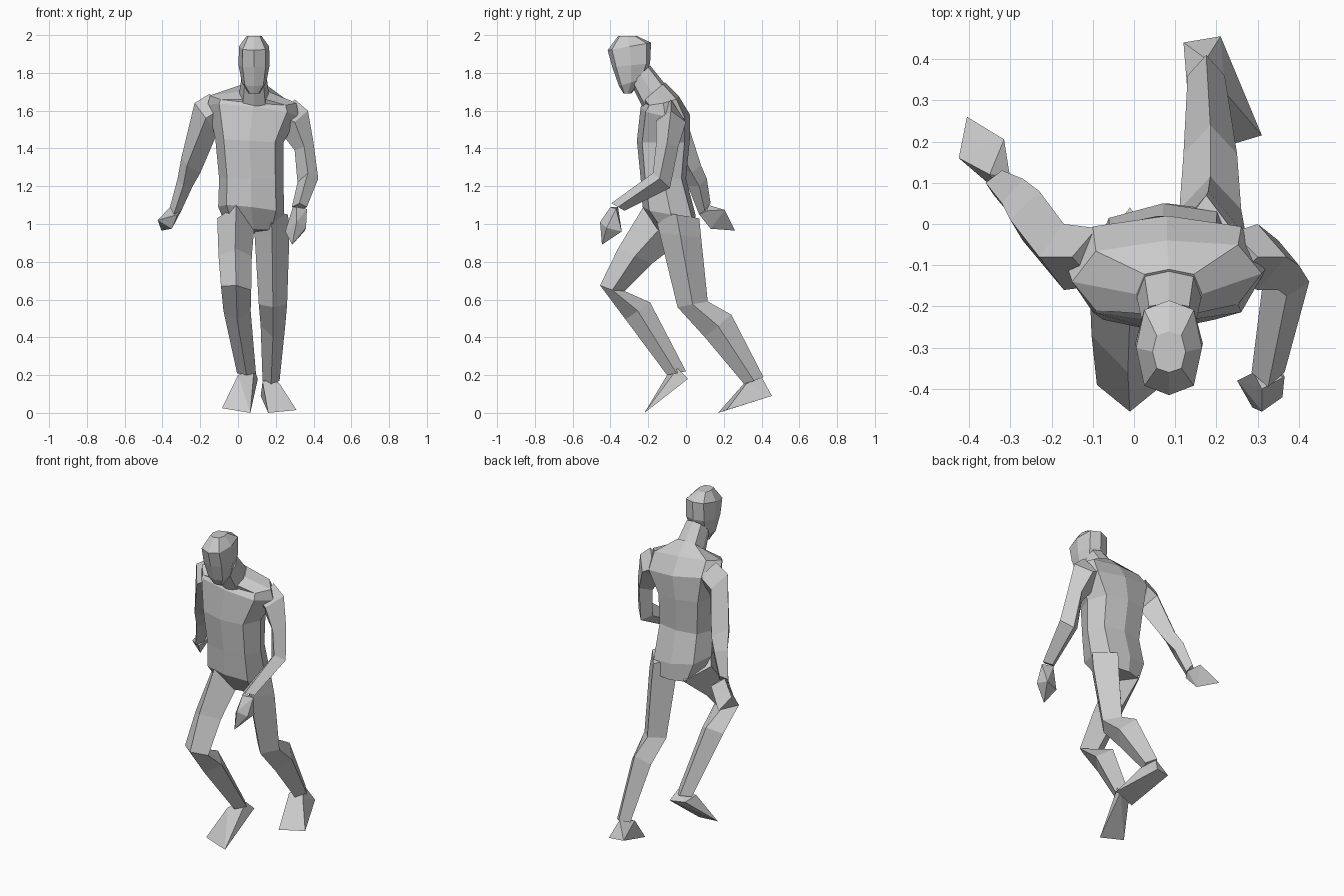
import bpy
import bmesh
from mathutils import Vector

default_cube = bpy.data.objects.get("Cube")
if default_cube:
    bpy.data.objects.remove(default_cube, do_unlink=True)

UNIT = 0.01  # all measurements below are in hundredths

# Cross-section templates as (side, fore) factors
DIAMOND = [(0, 1), (1, 0), (0, -1), (-1, 0)]
OCTAGON = [(0, 1), (.75, .8), (1, 0), (.75, -.8),
           (0, -1), (-.75, -.8), (-1, 0), (-.75, .8)]

# Single clay colour
clay = bpy.data.materials.new("clay_grey")
clay.use_nodes = True
clay.diffuse_color = (0.6, 0.6, 0.6, 1)
clay.node_tree.nodes["Principled BSDF"].inputs["Base Color"].default_value = clay.diffuse_color


def section(at, fore, side):
    """One cross-section: its centre, its half-depth and its half-width vectors."""
    return Vector(at) * UNIT, Vector(fore) * UNIT, Vector(side) * UNIT


def finish(name, bm):
    """Turn a bmesh into a flat shaded, named object."""
    bmesh.ops.recalc_face_normals(bm, faces=bm.faces)
    mesh = bpy.data.meshes.new(name)
    bm.to_mesh(mesh)
    bm.free()
    mesh.materials.append(clay)
    part = bpy.data.objects.new(name, mesh)
    bpy.context.scene.collection.objects.link(part)
    return part


def loft(name, template, sections):
    """Skin a closed body through a series of cross-sections."""
    bm = bmesh.new()
    rings = [[bm.verts.new(at + side * u + fore * v) for u, v in template]
             for at, fore, side in sections]
    count = len(template)
    for lower, upper in zip(rings, rings[1:]):
        for i in range(count):
            j = (i + 1) % count
            bm.faces.new((lower[i], lower[j], upper[j], upper[i]))
    bm.faces.new(rings[0])
    bm.faces.new(rings[-1])
    return finish(name, bm)


def faceted(name, corners):
    """Wrap a few corner points in a faceted solid."""
    bm = bmesh.new()
    for corner in corners:
        bm.verts.new(Vector(corner) * UNIT)
    result = bmesh.ops.convex_hull(bm, input=bm.verts)
    loose = [v for v in result["geom_interior"] if isinstance(v, bmesh.types.BMVert)]
    bmesh.ops.delete(bm, geom=loose, context='VERTS')
    return finish(name, bm)


# Head, tipped forward over the chest
loft("head", OCTAGON, [
    section(at=(8.5, -31, 199.5), fore=(0, -5, 0), side=(4, 0, 0)),
    section(at=(8.5, -30, 194), fore=(0, -11.5, -2), side=(8, 0, 0)),
    section(at=(8.5, -29, 184), fore=(0, -10, -1), side=(8.2, 0, 0)),
    section(at=(8.5, -29, 175), fore=(0, -6.5, -2), side=(6.5, 0, 0)),
    section(at=(8.5, -31, 169), fore=(0, -2, 0), side=(3, 0, 0)),
])
loft("neck", OCTAGON, [
    section(at=(8.5, -24, 179), fore=(0, -5, -5), side=(6.5, 0, 0)),
    section(at=(8.5, -17, 168), fore=(0, -6, -6), side=(8, 0, 0)),
])

# Torso, from the base of the neck to the crotch
loft("torso", OCTAGON, [
    section(at=(8.5, -17, 170), fore=(0, -6, -5), side=(8, 0, 0)),
    section(at=(8, -13, 166), fore=(0, -9, -2), side=(23, 1, -2)),
    section(at=(8, -11, 160), fore=(0, -13, 2), side=(24, 0, -3)),
    section(at=(6, -12, 144), fore=(0, -14, 0), side=(18, 0, -1)),
    section(at=(7, -12, 124), fore=(0, -12, 0), side=(17, 0, 0)),
    section(at=(7, -9, 107), fore=(0, -14, 2), side=(17.5, 1, -2)),
    section(at=(8, -5, 96), fore=(0, -10, 1), side=(13, 1, 0)),
])

# Right arm, swung back
loft("right_arm", DIAMOND, [
    section(at=(-9, -8, 161), fore=(0, -7, 0), side=(6, 0, -8)),
    section(at=(-17, -8, 156), fore=(0, -8, 0), side=(6, 0, -8)),
    section(at=(-25, 2, 131), fore=(-2, -6, 0), side=(5, 1, -4)),
    section(at=(-28, 6, 122), fore=(-1, -5, -2), side=(4, 1, -2)),
    section(at=(-33, 10, 108), fore=(-1, -3, -3), side=(3, 0, -1)),
])
faceted("right_hand", [
    (-35, 12, 110), (-30, 11, 107), (-32, 7, 105), (-31.5, 20.5, 107.5),
    (-40.5, 26, 96.5), (-42.5, 16, 102), (-35, 13, 97.5),
])

# Left arm, bent forward
loft("left_arm", DIAMOND, [
    section(at=(24, -8, 157), fore=(0, -6, 0), side=(6, 0, 9)),
    section(at=(30, -8, 154), fore=(0, -8, 0), side=(7, 0, 6)),
    section(at=(35, -10, 141), fore=(0, -6, 0), side=(5, 0, 2)),
    section(at=(37, -13, 123), fore=(0, -4.5, 4), side=(5.5, -1, 1)),
    section(at=(32.5, -36, 109), fore=(0, -3.5, 2), side=(4, 0, 0)),
])
faceted("left_hand", [
    (29, -36, 109), (36.5, -37, 108), (31, -40, 109), (25, -38, 96),
    (28.7, -44.5, 89), (31, -45.5, 101), (36, -42, 98), (35, -34, 96),
])

# Right leg, knee raised in front
loft("right_leg", DIAMOND, [
    section(at=(-1, -9, 103), fore=(0, -13, 7), side=(10, 0, 0)),
    section(at=(-1.5, -27, 83), fore=(0, -9, 4), side=(8.8, 0, 0)),
    section(at=(-1, -39, 66), fore=(0, -6.5, 1.5), side=(8, 0, -1)),
    section(at=(-.5, -25.5, 54), fore=(0, -6.5, -4.5), side=(7.2, 0, 0)),
    section(at=(4.5, -5, 21), fore=(0, -5, -1), side=(5, 0, 0)),
])
faceted("right_foot", [
    (0, -10, 20), (8.5, -4.5, 23.5), (10.5, 1, 18), (2, -2, 18),
    (-8.5, -19, 2.5), (6.5, -22, 0),
])

# Left leg, pushing off behind
loft("left_leg", DIAMOND, [
    section(at=(17.5, -5, 105), fore=(0, -12, 2), side=(9, 0, 0)),
    section(at=(18, -3, 94), fore=(0, -11, 1), side=(9.2, 0, 0)),
    section(at=(18.5, 3.5, 57.5), fore=(0, -8, -1.5), side=(7.5, 0, 0)),
    section(at=(18.5, 17, 46), fore=(0, -7, -6), side=(6.5, 0, 0)),
    section(at=(17.5, 36, 17), fore=(0, -5, -2), side=(4.5, 0, 0)),
])
faceted("left_foot", [
    (13, 31.5, 16.5), (22, 32, 15.5), (17.5, 40, 19),
    (12, 44, 9), (21, 45.5, 9), (16, 17, 0), (31, 21.5, 1.5),
])
